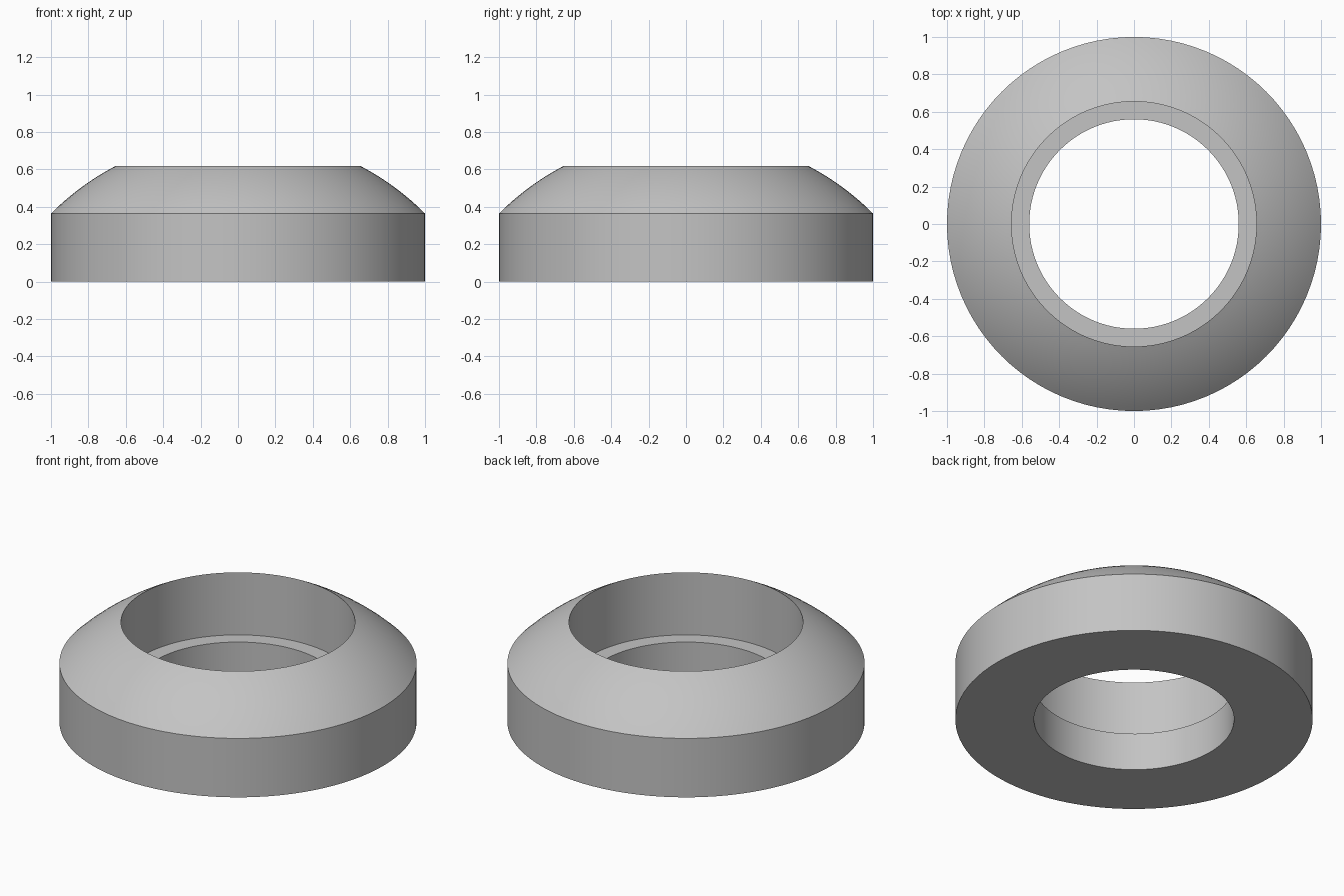
import bpy
import bmesh
import math

SEGMENTS = 96
OUTER, SEAT, BORE = 1.0, 0.655, 0.56       # radii
RIM, TOP, LEDGE = 0.364, 0.618, 0.232      # heights

cube = bpy.data.objects.get("Cube")
if cube:
    bpy.data.objects.remove(cube, do_unlink=True)

# Plain grey metal
grey = bpy.data.materials.new("grey_metal")
grey.use_nodes = True
colour = (0.55, 0.55, 0.55, 1)
grey.diffuse_color = colour
grey.node_tree.nodes["Principled BSDF"].inputs["Base Color"].default_value = colour


def dome_arc(steps):
    """Spherical arc, centred on the axis, from the rim to the top edge."""
    centre = (SEAT**2 + TOP**2 - OUTER**2 - RIM**2) / (2 * (TOP - RIM))
    radius = math.hypot(OUTER, RIM - centre)
    start = math.atan2(RIM - centre, OUTER)
    end = math.atan2(TOP - centre, SEAT)
    for i in range(steps + 1):
        a = start + (end - start) * i / steps
        yield radius * math.cos(a), centre + radius * math.sin(a)


def lathe(name, profile, material):
    """Revolve a closed (radius, height) profile around z."""
    bm = bmesh.new()
    rings = []
    for s in range(SEGMENTS):
        a = 2 * math.pi * s / SEGMENTS
        rings.append([bm.verts.new((r * math.cos(a), r * math.sin(a), z))
                      for r, z in profile])
    n = len(profile)
    for s, ring in enumerate(rings):
        after = rings[(s + 1) % SEGMENTS]
        for i in range(n):
            j = (i + 1) % n
            bm.faces.new((ring[i], after[i], after[j], ring[j]))
    bmesh.ops.recalc_face_normals(bm, faces=bm.faces)
    mesh = bpy.data.meshes.new(name)
    bm.to_mesh(mesh)
    bm.free()
    mesh.materials.append(material)
    obj = bpy.data.objects.new(name, mesh)
    bpy.context.collection.objects.link(obj)
    return obj


# Domed ring with a stepped bore
profile = [(BORE, 0), (OUTER, 0), *dome_arc(12), (SEAT, LEDGE), (BORE, LEDGE)]
ring = lathe("domed_ring", profile, grey)

bpy.ops.object.select_all(action='DESELECT')
ring.select_set(True)
bpy.context.view_layer.objects.active = ring
bpy.ops.object.shade_smooth_by_angle(angle=math.radians(30))
